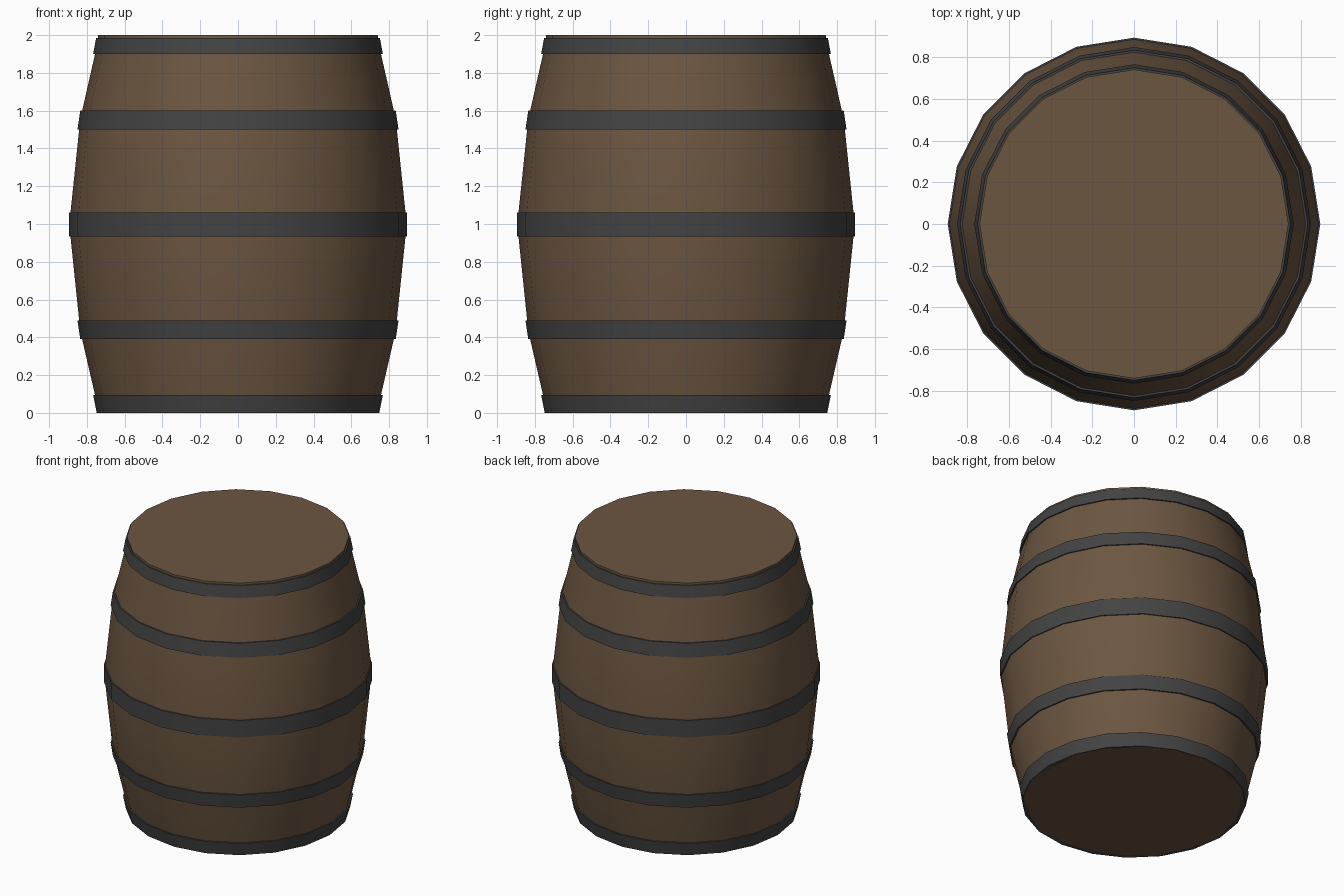
import bpy, math

if "Cube" in bpy.data.objects:
    bpy.data.objects.remove(bpy.data.objects["Cube"])

SIDES = 20

def material(name, rgb):
    m = bpy.data.materials.new(name)
    m.diffuse_color = (*rgb, 1)
    m.use_nodes = True
    m.node_tree.nodes["Principled BSDF"].inputs["Base Color"].default_value = m.diffuse_color
    return m

wood = material("brown_wood", (0.150, 0.093, 0.053))
iron = material("dark_iron", (0.056, 0.056, 0.056))

def lathe(name, profile, mat, closed):
    """Revolve (radius, z) points; closed profiles make rings, open ones get flat caps."""
    n = len(profile)
    verts = [(r * math.cos(2 * math.pi * s / SIDES), r * math.sin(2 * math.pi * s / SIDES), z)
             for r, z in profile for s in range(SIDES)]
    faces = []
    for i in range(n if closed else n - 1):
        a, b = i * SIDES, ((i + 1) % n) * SIDES
        for s in range(SIDES):
            t = (s + 1) % SIDES
            faces.append((a + s, a + t, b + t, b + s))
    if not closed:
        faces.append(tuple(reversed(range(SIDES))))
        faces.append(tuple(range((n - 1) * SIDES, n * SIDES)))
    me = bpy.data.meshes.new(name)
    me.from_pydata(verts, [], faces)
    me.materials.append(mat)
    ob = bpy.data.objects.new(name, me)
    bpy.context.collection.objects.link(ob)
    bpy.ops.object.select_all(action='DESELECT')
    ob.select_set(True)
    bpy.context.view_layer.objects.active = ob
    bpy.ops.object.shade_smooth_by_angle(angle=math.radians(35))
    return ob

# Bulging wooden body with flat ends
lathe("barrel_body", [(0.737, 0), (0.757, 0.095), (0.825, 0.39), (0.841, 0.49),
                      (0.887, 0.935), (0.887, 1.06), (0.841, 1.50), (0.825, 1.60),
                      (0.757, 1.90), (0.742, 1.985), (0.742, 2.0)], wood, False)

# Iron hoops: bottom z, top z, outer radius at bottom and top
hoops = {"bottom_hoop": (0.0, 0.095, 0.748, 0.767),
         "lower_hoop": (0.39, 0.49, 0.835, 0.85),
         "middle_hoop": (0.935, 1.06, 0.895, 0.895),
         "upper_hoop": (1.50, 1.60, 0.85, 0.835),
         "top_hoop": (1.90, 1.985, 0.767, 0.751)}
for name, (z0, z1, r0, r1) in hoops.items():
    lathe(name, [(r0, z0), (r1, z1), (r1 - 0.03, z1), (r0 - 0.03, z0)], iron, True)
